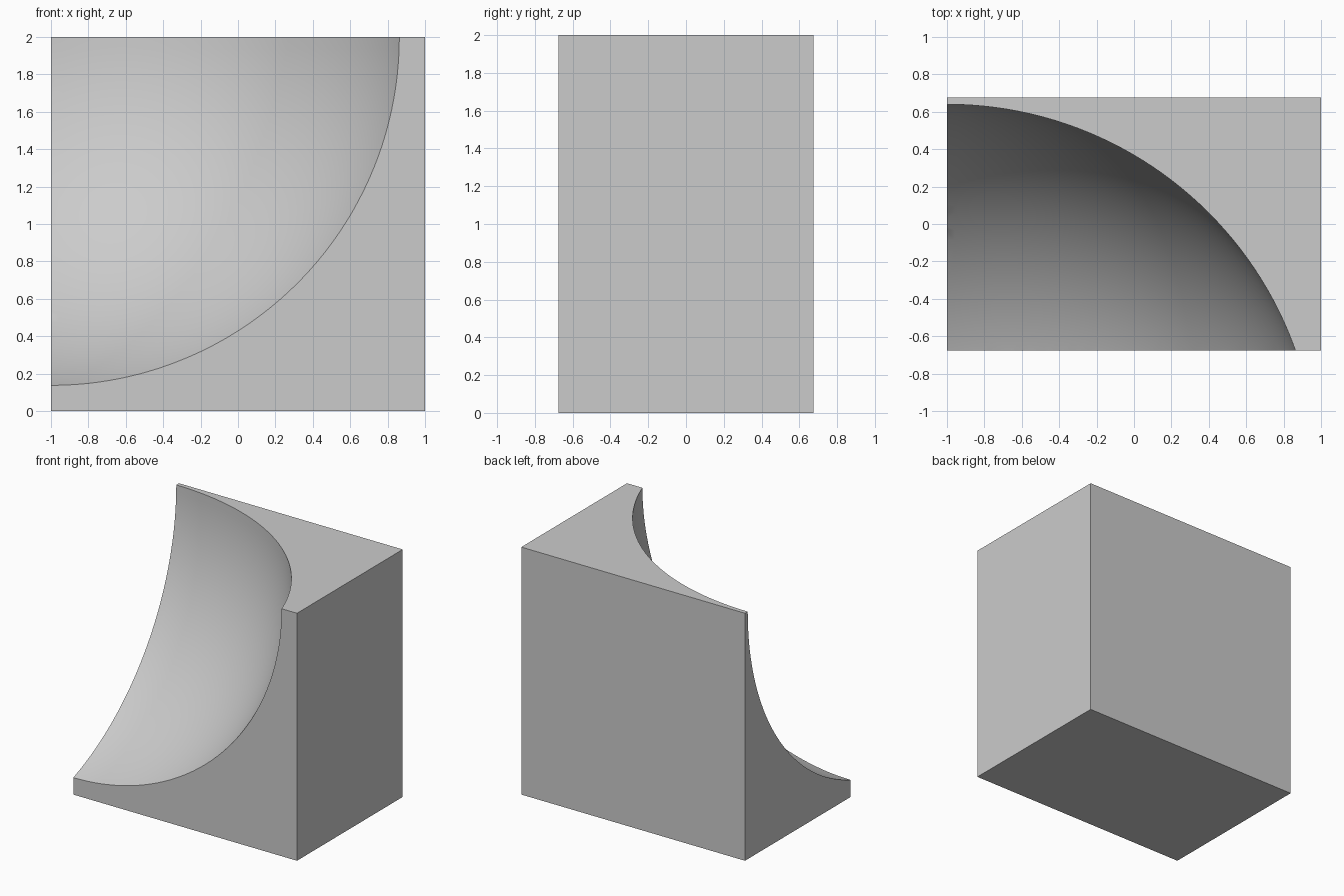
import bpy

if "Cube" in bpy.data.objects:
    bpy.data.objects.remove(bpy.data.objects["Cube"])

W, D, H = 2.0, 1.35, 2.0           # block size
RADIUS, CENTRE_Y = 1.977, -1.337   # spherical hollow

# Rectangular block
bpy.ops.mesh.primitive_cube_add(size=1, location=(0, 0, H / 2))
block = bpy.context.object
block.name = "hollowed_block"
block.scale = (W, D, H)
bpy.ops.object.transform_apply(location=True, rotation=False, scale=True)

# Sphere cutter centred on the upper left edge line, in front of the block
bpy.ops.mesh.primitive_uv_sphere_add(segments=192, ring_count=96, radius=RADIUS,
                                     location=(-W / 2, CENTRE_Y, H))
cutter = bpy.context.object
cutter.name = "sphere_cutter"
cutter.hide_render = True

# Carve the hollow
cut = block.modifiers.new("hollow", "BOOLEAN")
cut.operation = "DIFFERENCE"
cut.solver = "EXACT"
cut.object = cutter
bpy.ops.object.select_all(action="DESELECT")
bpy.context.view_layer.objects.active = block
block.select_set(True)
bpy.ops.object.modifier_apply(modifier=cut.name)
bpy.data.objects.remove(cutter)

# Smooth hollow, crisp edges
bpy.ops.object.shade_smooth_by_angle()
